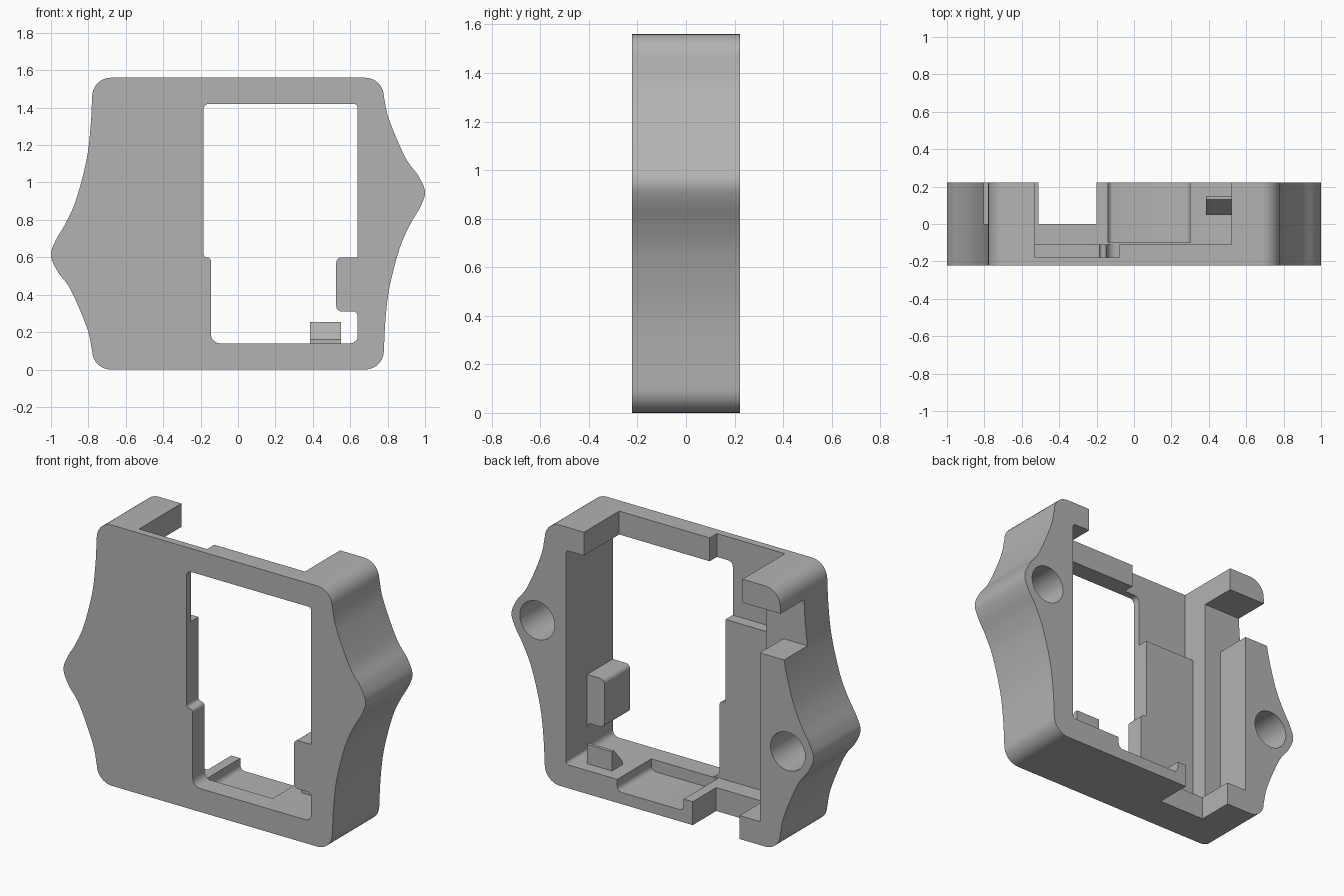
import bpy, bmesh, math
from mathutils import Vector

cube = bpy.data.objects.get("Cube")
if cube:
    bpy.data.objects.remove(cube, do_unlink=True)

HEIGHT = 1.56
BACK = 0.222
FAR = 0.5  # cutters run past the back

grey = bpy.data.materials.new("plain_grey")
grey.use_nodes = True
grey.diffuse_color = (0.45, 0.45, 0.45, 1)
grey.node_tree.nodes["Principled BSDF"].inputs["Base Color"].default_value = (0.45, 0.45, 0.45, 1)


def rounded(corners, steps=6):
    """Polygon of (x, z, radius) corners, each replaced by a smooth arc."""
    out = []
    for i, (x, z, r) in enumerate(corners):
        p = Vector((x, z))
        if r == 0:
            out.append(p)
            continue
        a = (Vector(corners[i - 1][:2]) - p).normalized()
        b = (Vector(corners[(i + 1) % len(corners)][:2]) - p).normalized()
        # right-angled corners: arc about the inset centre
        c = p + (a + b) * r
        for k in range(steps + 1):
            t = k / steps * math.pi / 2
            out.append(c - b * r * math.cos(t) - a * r * math.sin(t))
    return out


def rect(x0, x1, z0, z1, r=0):
    return rounded([(x0, z0, r), (x1, z0, r), (x1, z1, r), (x0, z1, r)])


def spline(pts, steps=5):
    """Catmull-Rom curve through the points."""
    p = [Vector(q) for q in pts]
    p = [p[0] * 2 - p[1]] + p + [p[-1] * 2 - p[-2]]
    out = []
    for a, b, c, d in zip(p, p[1:], p[2:], p[3:]):
        for k in range(steps):
            t = k / steps
            out.append(0.5 * (2 * b + (c - a) * t + (2 * a - 5 * b + 4 * c - d) * t * t
                              + (3 * b - a - 3 * c + d) * t ** 3))
    return out + [p[-2]]


def prism(name, outline, start, end, axis="y"):
    """Extrude an outline along y (outline in x, z) or x (outline in y, z)."""
    bm = bmesh.new()
    place = (lambda u, v: (u, start, v)) if axis == "y" else (lambda u, v: (start, u, v))
    face = bm.faces.new([bm.verts.new(place(u, v)) for u, v in outline])
    new = bmesh.ops.extrude_face_region(bm, geom=[face])["geom"]
    move = Vector((0, end - start, 0)) if axis == "y" else Vector((end - start, 0, 0))
    bmesh.ops.translate(bm, vec=move, verts=[g for g in new if isinstance(g, bmesh.types.BMVert)])
    bmesh.ops.recalc_face_normals(bm, faces=bm.faces)
    mesh = bpy.data.meshes.new(name)
    bm.to_mesh(mesh)
    bm.free()
    mesh.materials.append(grey)
    obj = bpy.data.objects.new(name, mesh)
    bpy.context.collection.objects.link(obj)
    return obj


def combine(body, other, operation):
    mod = body.modifiers.new(other.name, "BOOLEAN")
    mod.operation = operation
    mod.solver = "EXACT"
    mod.object = other
    bpy.context.view_layer.objects.active = body
    bpy.ops.object.modifier_apply(modifier=mod.name)
    bpy.data.objects.remove(other, do_unlink=True)


# Outer silhouette: one side with its ear, then the same turned half round
R = 0.1
side = spline([(-0.78, 0.1), (-0.80, 0.2), (-0.85, 0.33), (-0.905, 0.445), (-0.965, 0.525),
               (-1.0, 0.61), (-0.975, 0.69), (-0.92, 0.785), (-0.865, 0.91), (-0.81, 1.12),
               (-0.788, 1.3), (-0.78, 1.46)])
corner = [Vector((-0.68 - R * math.cos(t), 1.46 + R * math.sin(t)))
          for t in [k / 8 * math.pi / 2 for k in range(1, 9)]]
lower = [Vector((-0.68 - R * math.sin(t), 0.1 - R * math.cos(t)))
         for t in [k / 8 * math.pi / 2 for k in range(8)]]
half = lower + side + corner
outline = half + [Vector((-p.x, HEIGHT - p.y)) for p in half]
housing = prism("housing", outline, -BACK, BACK)

# Front window, with the tab on its edge left standing
tab = [(0.64, 0.31, 0.025), (0.525, 0.31, 0.03), (0.525, 0.6, 0.03), (0.64, 0.6, 0)]
window = rounded([(-0.145, 0.14, 0.05), (0.64, 0.14, 0.04)] + tab + [
    (0.64, 1.42, 0.02), (-0.185, 1.42, 0.03), (-0.185, 0.6, 0.02), (-0.145, 0.6, 0.02)])
pocket = rounded([(-0.53, 0.14, 0), (0.64, 0.14, 0.04)] + tab + [(0.64, 1.42, 0.02), (-0.53, 1.42, 0)])

cutters = [
    ("window", window, -FAR, -0.1),
    ("pocket", pocket, -0.11, 0.03),
    ("back_pocket", rect(-0.53, 0.64, 0.14, 1.42, 0.02), 0.02, FAR),
    ("side_shelf", rect(-0.645, -0.4, 0.14, 1.42), 0.0, FAR),
    ("top_opening", rect(-0.53, 0.52, 1.3, 1.8), -0.11, FAR),
    ("top_deep_opening", rect(-0.53, -0.08, 1.1, 1.8), -0.178, FAR),
    ("bottom_slot", rect(-0.51, -0.2, -0.2, 0.3), 0.0, FAR),
    ("bottom_recess", rounded([(-0.14, 0.07, 0.03), (0.3, 0.07, 0.03), (0.3, 0.25, 0), (-0.14, 0.25, 0)]),
     -0.1, FAR),
    ("side_notch", rect(-1.2, -0.6, 1.15, 1.42), 0.0, FAR),
]
# Blind screw holes in both ears
for name, x, z in (("left_hole", 0.83, 0.95), ("right_hole", -0.83, 0.61)):
    ring = [(x + 0.115 * math.cos(k * math.tau / 40), z + 0.115 * math.sin(k * math.tau / 40))
            for k in range(40)]
    cutters.append((name, ring, -0.12, FAR))
for name, shape, start, end in cutters:
    combine(housing, prism(name, shape, start, end), "DIFFERENCE")

# Wedge clip on the floor
clip = prism("clip", [(0.05, 0.12), (0.05, 0.16), (0.13, 0.255), (0.15, 0.255), (0.15, 0.12)],
             0.385, 0.55, axis="x")
combine(housing, clip, "UNION")

# One colour, smooth curves with crisp edges
housing.data.materials.clear()
housing.data.materials.append(grey)
for poly in housing.data.polygons:
    poly.material_index = 0
bpy.ops.object.select_all(action="DESELECT")
housing.select_set(True)
bpy.context.view_layer.objects.active = housing
bpy.ops.object.shade_smooth_by_angle(angle=math.radians(30))
